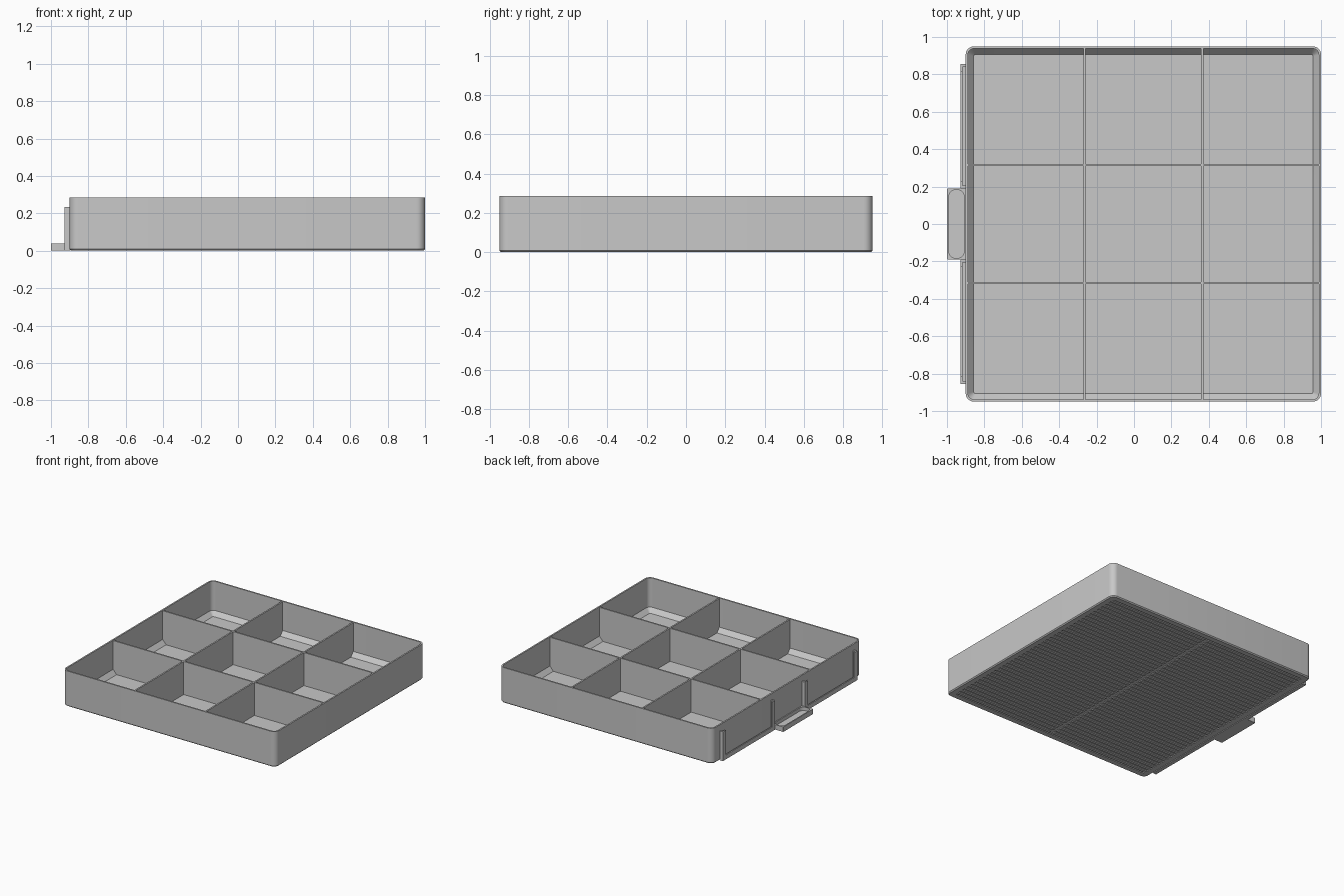
import bpy, bmesh, math

if "Cube" in bpy.data.objects:
    bpy.data.objects.remove(bpy.data.objects["Cube"], do_unlink=True)

grey = bpy.data.materials.new("plain grey")
grey.use_nodes = True
colour = (0.58, 0.58, 0.58, 1)
grey.diffuse_color = colour
grey.node_tree.nodes["Principled BSDF"].inputs["Base Color"].default_value = colour

CX = 0.05        # centre of the tray body in x
HALF = 0.95      # half width of the square body
HEIGHT = 0.285
WALL = 0.012


def finish(name, bm, smooth=False):
    bmesh.ops.recalc_face_normals(bm, faces=bm.faces)
    mesh = bpy.data.meshes.new(name)
    bm.to_mesh(mesh)
    bm.free()
    mesh.materials.append(grey)
    obj = bpy.data.objects.new(name, mesh)
    bpy.context.collection.objects.link(obj)
    if smooth:
        bpy.ops.object.select_all(action="DESELECT")
        obj.select_set(True)
        bpy.context.view_layer.objects.active = obj
        bpy.ops.object.shade_smooth_by_angle(angle=math.radians(30))
    return obj


def add_box(bm, x0, x1, y0, y1, z0, z1):
    verts = bmesh.ops.create_cube(bm, size=1)["verts"]
    for v in verts:
        v.co = (x0 + (v.co.x + 0.5) * (x1 - x0),
                y0 + (v.co.y + 0.5) * (y1 - y0),
                z0 + (v.co.z + 0.5) * (z1 - z0))


def rounded_stack(name, cx, levels, steps=8):
    """Skin a stack of rounded rectangles (half x, half y, radius, z), capped at both ends."""
    bm = bmesh.new()
    loops = []
    for hx, hy, r, z in levels:
        loop = []
        for corner, (sx, sy) in enumerate(((1, 1), (-1, 1), (-1, -1), (1, -1))):
            for i in range(steps + 1):
                a = math.pi / 2 * (corner + i / steps)
                loop.append(bm.verts.new((cx + sx * (hx - r) + r * math.cos(a),
                                          sy * (hy - r) + r * math.sin(a), z)))
        loops.append(loop)
    n = len(loops[0])
    for a, b in zip(loops, loops[1:]):
        for i in range(n):
            j = (i + 1) % n
            bm.faces.new((a[i], a[j], b[j], b[i]))
    bm.faces.new(loops[0])
    bm.faces.new(loops[-1])
    return finish(name, bm, smooth=True)


# Tray shell: recessed underside, outer wall, rim, inner wall, sloped floor edge
inner = HALF - WALL
rounded_stack("tray_shell", CX, [
    (0.90, 0.90, 0.02, 0.007),
    (0.90, 0.90, 0.02, 0),
    (HALF - 0.008, HALF - 0.008, 0.037, 0),
    (HALF, HALF, 0.045, 0.008),
    (HALF, HALF, 0.045, HEIGHT),
    (inner, inner, 0.033, HEIGHT),
    (inner, inner, 0.033, 0.05),
    (0.907, 0.907, 0.01, 0.015),
])

# Dividers making a three by three grid
for axis in ("x", "y"):
    bm = bmesh.new()
    reach = HALF - WALL / 2
    for side in (-1, 1):
        p, t = side * 0.315, 0.006
        if axis == "x":
            add_box(bm, CX + p - t, CX + p + t, -reach, reach, 0.012, HEIGHT - 0.004)
        else:
            add_box(bm, CX - reach, CX + reach, p - t, p + t, 0.012, HEIGHT - 0.004)
    finish("dividers_across_" + axis, bm)

# Ribbed underside with a plain strip down the middle
bm = bmesh.new()
count = 40
pitch = 1.8 / count
for i in range(count):
    y = -0.9 + (i + 0.5) * pitch
    for x0, x1 in ((-0.9, -0.015), (0.015, 0.9)):
        add_box(bm, CX + x0, CX + x1, y - pitch * 0.27, y + pitch * 0.27, 0, 0.008)
finish("underside_ribs", bm)

# Pull handle with a pill-shaped hollow
rounded_stack("pull_handle", -0.949, [
    (0.051, 0.19, 0.006, 0),
    (0.051, 0.19, 0.006, 0.04),
    (0.042, 0.184, 0.0415, 0.04),
    (0.042, 0.184, 0.0415, 0.012),
])

# Label holders on both sides of the handle: bottom rail and two lipped posts
face, front = CX - HALF + 0.002, -0.928
for label, side in (("left", 1), ("right", -1)):
    bm = bmesh.new()

    def piece(x0, ya, yb, z0, z1):
        add_box(bm, x0, face if x0 == front else x0, *sorted((ya * side, yb * side)), z0, z1)

    def lip(ya, yb, z0, z1):
        add_box(bm, front, front + 0.01, *sorted((ya * side, yb * side)), z0, z1)

    piece(front, 0.19, 0.855, 0, 0.018)
    lip(0.19, 0.855, 0.018, 0.035)
    piece(front, 0.19, 0.205, 0.018, 0.235)
    piece(front, 0.84, 0.855, 0.018, 0.235)
    lip(0.205, 0.23, 0.035, 0.235)
    lip(0.815, 0.84, 0.035, 0.235)
    finish("label_holder_" + label, bm)
